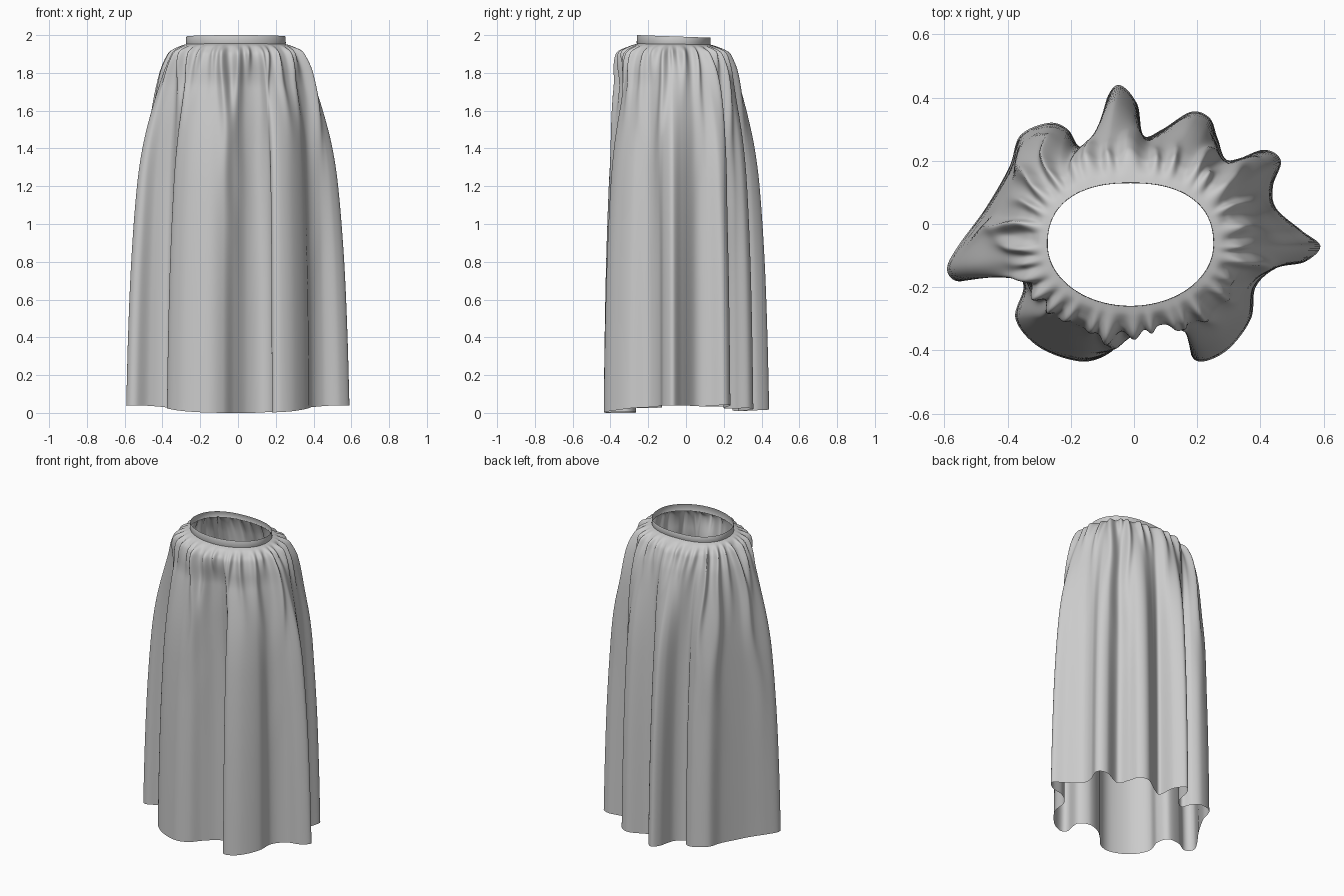
import bpy, bmesh, math, random
from mathutils import Vector

if "Cube" in bpy.data.objects:
    bpy.data.objects.remove(bpy.data.objects["Cube"])

random.seed(7)
N = 560           # columns around
ROWS = 90         # rows down the cloth

# Hem fold outline seen from above, counterclockwise from the right tip
HEM = [(.59, -.07), (.53, -.02), (.45, .05), (.44, .12), (.465, .2), (.41, .235),
       (.30, .2), (.265, .27), (.24, .335), (.18, .355), (.09, .30), (.03, .28),
       (.01, .38), (-.045, .44), (-.085, .40), (-.11, .29), (-.17, .245), (-.21, .30),
       (-.27, .32), (-.36, .28), (-.395, .18), (-.47, .05), (-.55, -.06), (-.59, -.13),
       (-.58, -.17), (-.54, -.18), (-.47, -.14), (-.38, -.13), (-.35, -.2), (-.375, -.3),
       (-.30, -.39), (-.17, -.435), (-.08, -.41), (-.02, -.345), (.05, -.285), (.13, -.265),
       (.19, -.31), (.18, -.41), (.22, -.435), (.30, -.395), (.37, -.30), (.385, -.2),
       (.45, -.14), (.54, -.12)]

# Height profile: z, puff outward from the waist, share of the hem outline
PROFILE = [(1.955, 0, 0), (1.945, .03, 0), (1.92, .065, .02), (1.88, .085, .06),
           (1.8, .10, .18), (1.6, .115, .4), (1.4, .12, .6), (1.2, .12, .73),
           (.8, .12, .87), (.4, .12, .95), (0, .12, 1)]


def catmull(p, q, r, s, t):
    return .5 * (2 * q + (r - p) * t + (2 * p - 5 * q + 4 * r - s) * t * t
                 + (3 * q - p - 3 * r + s) * t ** 3)


def resample_closed(points, count):
    pts = [Vector(p) for p in points]
    n = len(pts)
    dense = [catmull(pts[i - 1], pts[i], pts[(i + 1) % n], pts[(i + 2) % n], k / 20)
             for i in range(n) for k in range(20)]
    dense.append(dense[0])
    acc = [0]
    for a, b in zip(dense, dense[1:]):
        acc.append(acc[-1] + (b - a).length)
    out, j = [], 0
    for i in range(count):
        s = acc[-1] * i / count
        while acc[j + 1] < s:
            j += 1
        out.append(dense[j].lerp(dense[j + 1], (s - acc[j]) / (acc[j + 1] - acc[j])))
    return out


def waist(a):
    c, s = math.cos(a), math.sin(a)
    k = .85 if s > 0 else 1           # flatter across the back
    p = Vector((-.011 + .262 * math.copysign(abs(c) ** k, c),
                -.065 + .194 * math.copysign(abs(s) ** k, s)))
    return p, Vector((c / .262, s / .194)).normalized()


def profile(z):
    for i in range(len(PROFILE) - 1):
        a, b = PROFILE[i], PROFILE[i + 1]
        if z >= b[0] - 1e-6:
            p = PROFILE[max(i - 1, 0)]
            q = PROFILE[min(i + 2, len(PROFILE) - 1)]

            def hermite(k):
                h = b[0] - a[0]
                t = (z - a[0]) / h
                ma = (b[k] - p[k]) / (b[0] - p[0]) * h
                mb = (q[k] - a[k]) / (q[0] - a[0]) * h
                return ((2 * t**3 - 3 * t**2 + 1) * a[k] + (t**3 - 2 * t**2 + t) * ma
                        + (3 * t**2 - 2 * t**3) * b[k] + (t**3 - t**2) * mb)
            return hermite(1), hermite(2)
    return PROFILE[-1][1:]


def smooth(t):
    t = max(0, min(1, t))
    return t * t * (3 - 2 * t)


def make_tube(name, rings):
    bm = bmesh.new()
    vs = [[bm.verts.new(p) for p in ring] for ring in rings]
    for up, low in zip(vs, vs[1:]):
        for i in range(len(up)):
            j = (i + 1) % len(up)
            bm.faces.new((low[i], low[j], up[j], up[i])).smooth = True
    me = bpy.data.meshes.new(name)
    bm.to_mesh(me)
    bm.free()
    ob = bpy.data.objects.new(name, me)
    bpy.context.collection.objects.link(ob)
    return ob


# Gathers: ridges below the band, each with its own width, height, length and drift
gathers = []
COUNT = 32
for i in range(COUNT):
    gathers.append((2 * math.pi * (i + random.uniform(-.3, .3)) / COUNT,
                    random.uniform(.04, .075), random.uniform(.025, .05),
                    random.choice((.1, .15, .25, .35, .6)), random.uniform(-.15, .15)))


def gather_height(a, drop):
    total = -.024 * math.exp(-drop / .3)
    for centre, width, amp, length, drift in gathers:
        w = width * (1 + .7 * drop)
        bend = drift * drop + .02 * math.sin(9 * drop + 40 * centre)
        d = (a - centre - bend + math.pi) % (2 * math.pi) - math.pi
        if abs(d) < 3 * w:
            total += amp * math.exp(-(d / w) ** 2 - (drop / length) ** 1.5)
    return total * smooth(drop / .04)


# Skirt cloth
hem = resample_closed(HEM, N)
angles = [2 * math.pi * i / N - .03 for i in range(N)]
rings = []
for r in range(ROWS + 1):
    u = (r / ROWS) ** 1.8
    z = 1.955 * (1 - u)
    puff, share = profile(z)
    ring = []
    for a, h in zip(angles, hem):
        p, n = waist(a)
        # front puffs out at the top and falls straighter below
        full = puff + .012 * abs(n.y) * smooth((1.95 - z) / .05)
        full -= .04 * max(-n.y, 0) * smooth((1.92 - z) / .2)
        q = (p + n * full).lerp(h, share) + n * gather_height(a, 1.955 - z)
        # hem rises at the sides and a little at the back
        lift = .04 * smooth((abs(h.x) - .05) / .5) * smooth((h.y + .6) / .4) + .05 * max(h.y - .1, 0)
        ring.append((q.x, q.y, z + lift * u - .012 * (p.y + .26) * (1 - u)))
    rings.append(ring)
make_tube("skirt_cloth", rings)

# Waistband: thin strip, dipping slightly toward the back
band = []
for off, z in ((0, 1.953), (.002, 1.96), (.001, 1.998), (0, 2.0)):
    ring = []
    for i in range(160):
        p, n = waist(2 * math.pi * i / 160)
        q = p + n * off
        ring.append((q.x, q.y, z - .035 * (p.y + .26) * smooth((z - 1.93) / .05)))
    band.append(ring)
make_tube("waistband", band)
